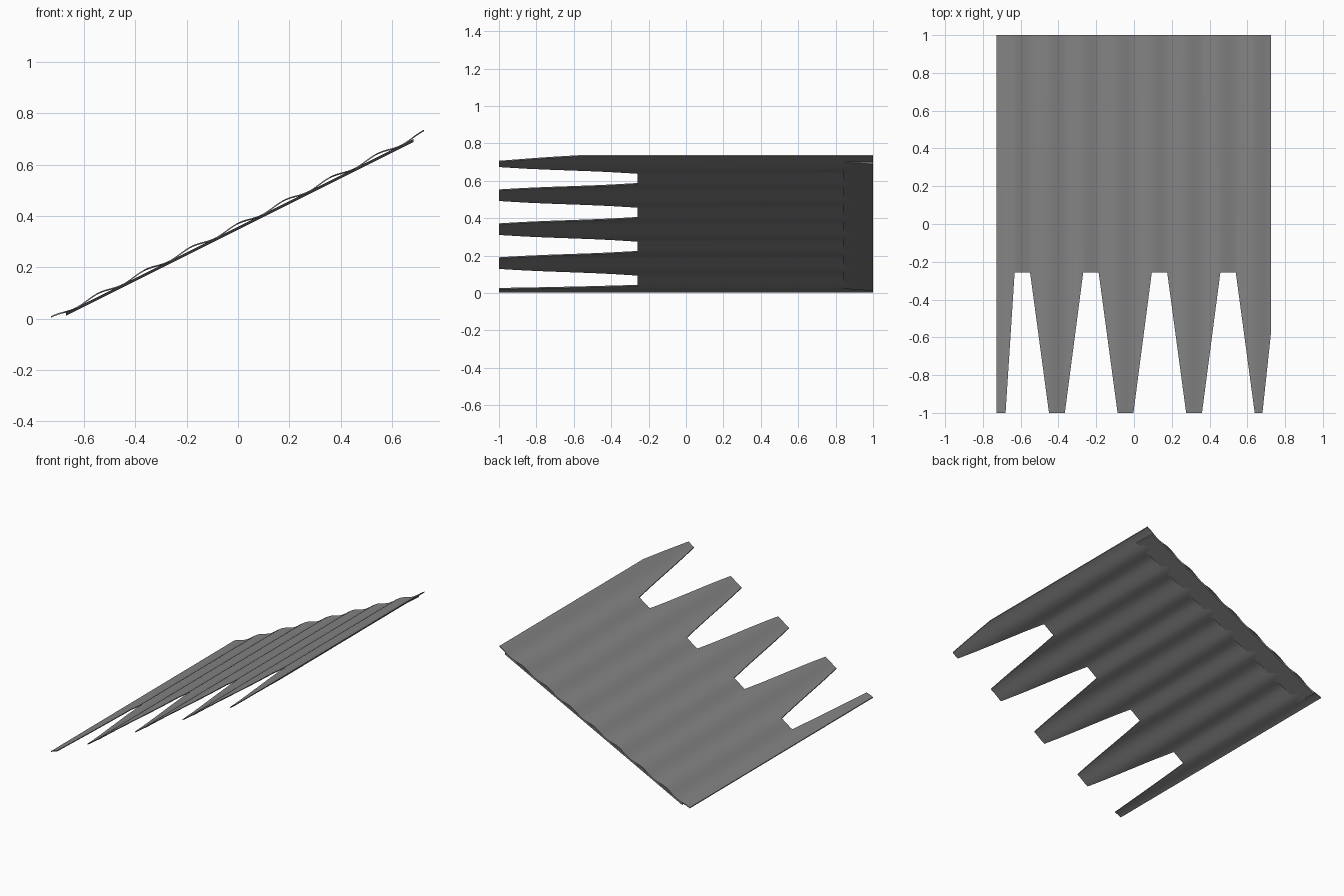
import bpy, bmesh
from math import cos, pi

if "Cube" in bpy.data.objects:
    bpy.data.objects.remove(bpy.data.objects["Cube"])

PITCH = 1.45 / 8      # wave spacing across the sheet
THICK = 0.006
LEFT, RIGHT = -0.729, 0.726

dark = bpy.data.materials.new("dark_grey")
dark.diffuse_color = (0.23, 0.23, 0.23, 1)
dark.use_nodes = True
dark.node_tree.nodes["Principled BSDF"].inputs["Base Color"].default_value = dark.diffuse_color


def wave(x):
    """Underside height of the sloped, rippled sheet."""
    return 0.354 + 0.5 * x + 0.014 * (0.5 + 0.5 * cos(2 * pi * x / PITCH))


def strip(name, columns):
    """Skin a row of four-cornered sections into a closed solid."""
    bm = bmesh.new()
    cols = [[bm.verts.new(p) for p in col] for col in columns]
    for a, b in zip(cols, cols[1:]):
        for k in range(4):
            n = (k + 1) % 4
            bm.faces.new((a[k], a[n], b[n], b[k]))
    bm.faces.new(cols[0])
    bm.faces.new(cols[-1][::-1])
    bmesh.ops.recalc_face_normals(bm, faces=bm.faces)
    mesh = bpy.data.meshes.new(name)
    bm.to_mesh(mesh)
    bm.free()
    mesh.materials.append(dark)
    obj = bpy.data.objects.new(name, mesh)
    bpy.context.collection.objects.link(obj)
    bpy.ops.object.select_all(action='DESELECT')
    bpy.context.view_layer.objects.active = obj
    obj.select_set(True)
    bpy.ops.object.shade_smooth_by_angle()


# front edge outline (x, y), running left to right along the teeth
edge = [(LEFT, -1), (-0.68, -1)]
for i in range(4):
    c = -0.591 + i * 0.363
    if i:
        edge.append((c - 0.138, -1))
    edge += [(c - 0.041, -0.258), (c + 0.041, -0.258), (c + 0.141, -1)]
edge += [(0.68, -1), (RIGHT, -0.57)]


def front_y(x):
    for (x0, y0), (x1, y1) in zip(edge, edge[1:]):
        if x <= x1 + 1e-6:
            return y0 + (y1 - y0) * (x - x0) / (x1 - x0)
    return edge[-1][1]


# thin corrugated sheet
xs = sorted({round(LEFT + (RIGHT - LEFT) * i / 96, 4) for i in range(97)}
            | {round(p[0], 4) for p in edge})
columns = []
for x in xs:
    f, z = front_y(x), wave(x)
    columns.append([(x, f, z), (x, 1, z), (x, 1, z + THICK), (x, f, z + THICK)])
strip("corrugated_sheet", columns)

# shallow wedge under the back edge, thinning out forwards into the sheet
wedge = []
for x in (-0.67, 0.685):
    z = 0.5 * x
    wedge.append([(x, 0.84, z + 0.3575), (x, 1, z + 0.347),
                  (x, 1, z + 0.358), (x, 0.84, z + 0.3585)])
strip("back_wedge", wedge)
